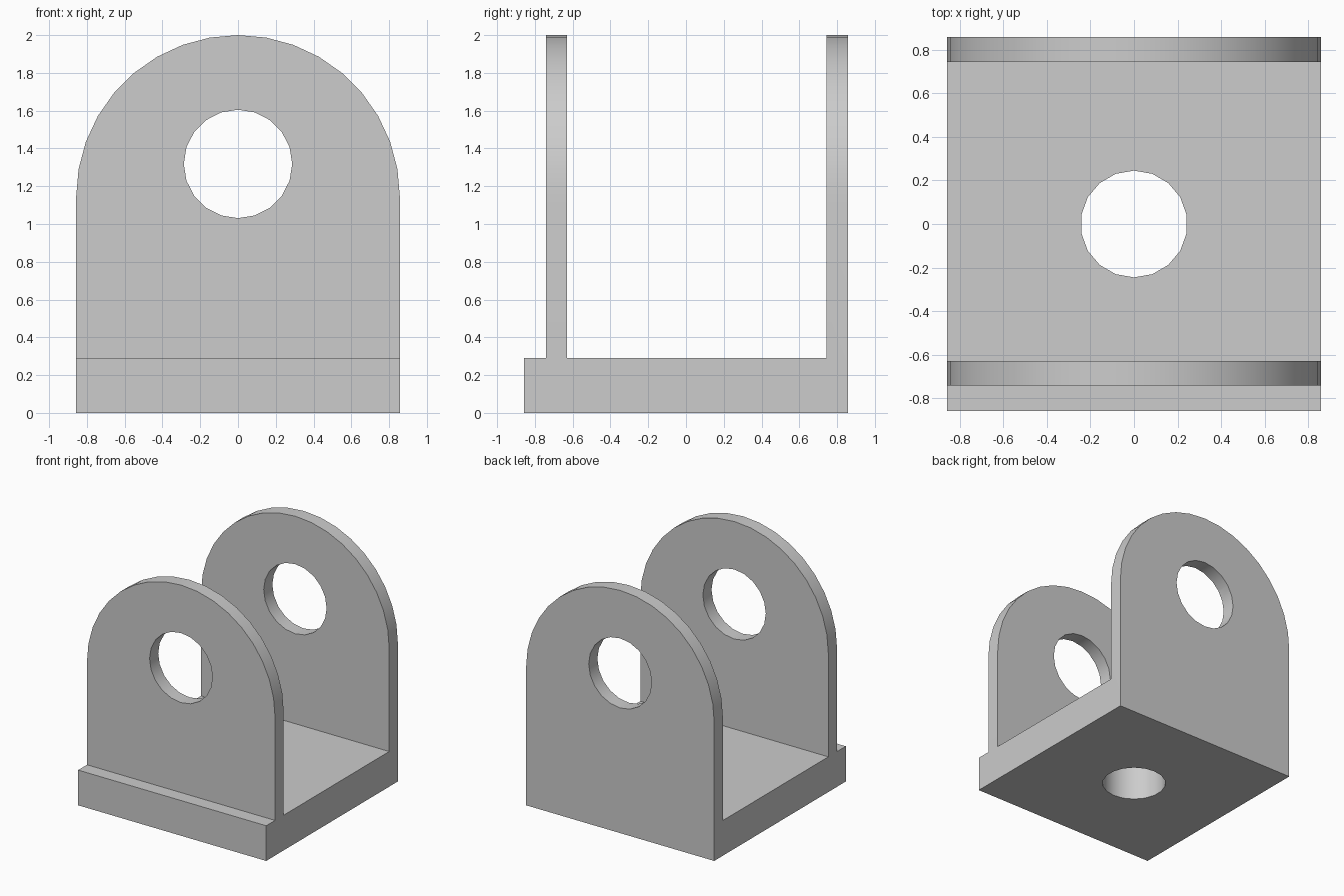
import bpy, bmesh
from math import sin, cos, pi, radians
from mathutils import Vector

cube = bpy.data.objects.get("Cube")
if cube:
    bpy.data.objects.remove(cube, do_unlink=True)

HALF = 0.857        # half width and arch radius
BASE = 0.29         # base thickness
WALL = 0.113        # upright thickness

grey = bpy.data.materials.new("light grey")
grey.use_nodes = True
colour = (0.604, 0.604, 0.604, 1)
grey.diffuse_color = colour
grey.node_tree.nodes["Principled BSDF"].inputs["Base Color"].default_value = colour


def prism(name, points, sweep):
    """Solid made by sweeping a closed outline along a vector."""
    bm = bmesh.new()
    face = bm.faces.new([bm.verts.new(p) for p in points])
    top = bmesh.ops.extrude_face_region(bm, geom=[face])["geom"]
    bmesh.ops.translate(bm, vec=Vector(sweep),
                        verts=[v for v in top if isinstance(v, bmesh.types.BMVert)])
    bmesh.ops.recalc_face_normals(bm, faces=bm.faces)
    mesh = bpy.data.meshes.new(name)
    bm.to_mesh(mesh)
    bm.free()
    mesh.materials.append(grey)
    obj = bpy.data.objects.new(name, mesh)
    bpy.context.collection.objects.link(obj)
    return obj


def ring(radius, count):
    """Points of a circle, the first one at the top."""
    return [(radius * sin(2 * pi * i / count), radius * cos(2 * pi * i / count))
            for i in range(count)]


def combine(target, tool, operation):
    """Apply a boolean and discard its helper."""
    tool.hide_render = True
    mod = target.modifiers.new(operation, 'BOOLEAN')
    mod.operation, mod.solver, mod.object = operation, 'EXACT', tool
    bpy.ops.object.modifier_apply(modifier=mod.name)
    bpy.data.objects.remove(tool, do_unlink=True)


# Bracket: side outline of base and two uprights, swept across the width
back_in, front_out = HALF - WALL, -0.742
front_in = front_out + WALL
side = [(-HALF, 0), (HALF, 0), (HALF, 2.1), (back_in, 2.1), (back_in, BASE),
        (front_in, BASE), (front_in, 2.1), (front_out, 2.1),
        (front_out, BASE), (-HALF, BASE)]
bracket = prism("bracket", [(-1, y, z) for y, z in side], (2, 0, 0))
bpy.ops.object.select_all(action='DESELECT')
bracket.select_set(True)
bpy.context.view_layer.objects.active = bracket

# Rounded tops and straight sides
arch = [(HALF * cos(radians(a)), 2 - HALF + HALF * sin(radians(a)))
        for a in range(0, 181, 10)]
arch += [(-HALF, -0.1), (HALF, -0.1)]
combine(bracket, prism("arch_trim", [(x, -1, z) for x, z in arch], (0, 2, 0)), 'INTERSECT')

# Pin hole through both uprights
combine(bracket, prism("pin_hole", [(x, -1, z + 1.318) for x, z in ring(0.287, 20)],
                       (0, 2, 0)), 'DIFFERENCE')

# Bolt hole through the base
combine(bracket, prism("bolt_hole", [(x, y, -0.1) for x, y in ring(0.245, 18)],
                       (0, 0, 0.6)), 'DIFFERENCE')

bpy.ops.object.shade_smooth_by_angle(angle=radians(30))
